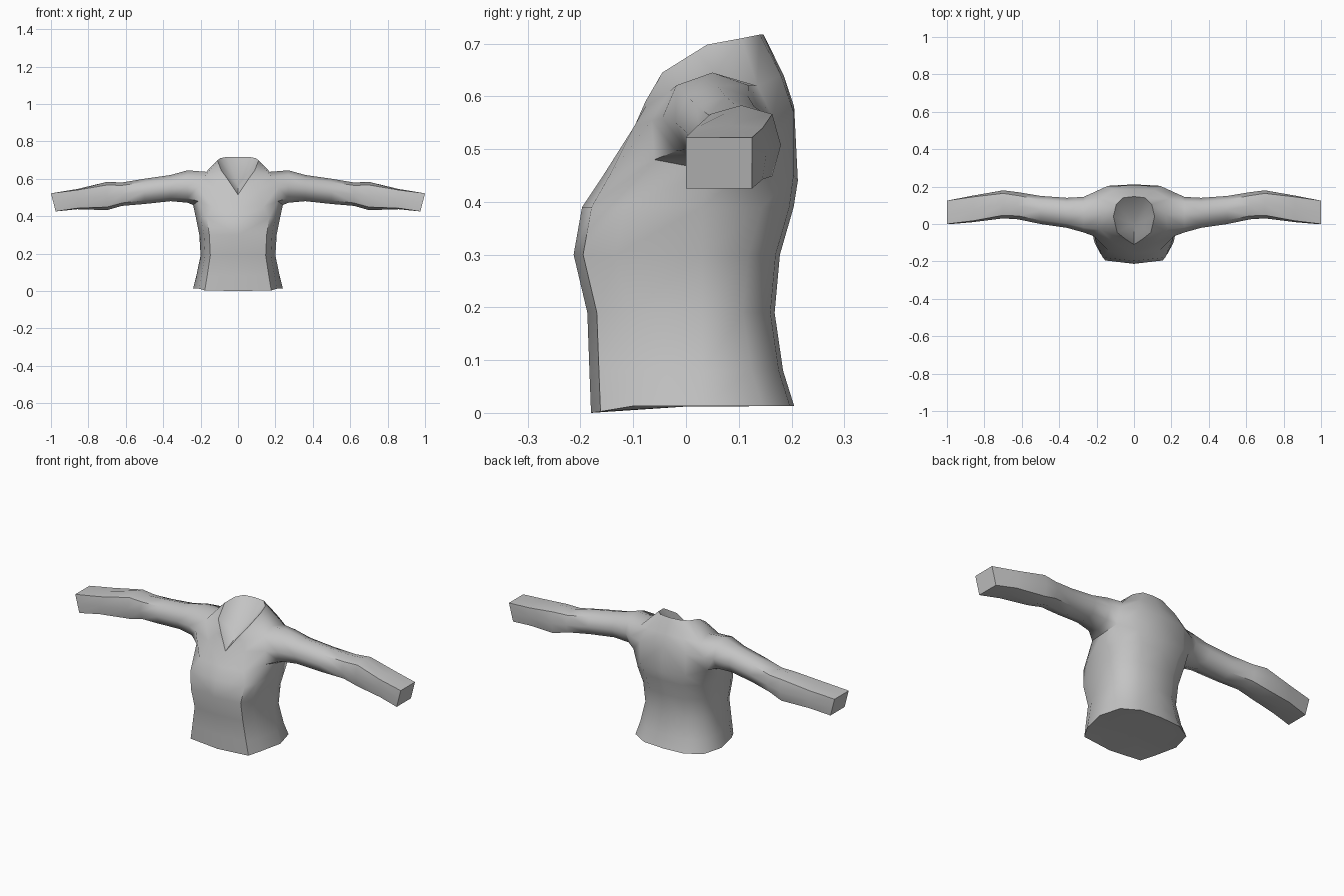
import bpy, bmesh, math

if "Cube" in bpy.data.objects:
    bpy.data.objects.remove(bpy.data.objects["Cube"])

cloth = bpy.data.materials.new("grey cloth")
cloth.diffuse_color = (0.55, 0.55, 0.55, 1)
cloth.use_nodes = True
cloth.node_tree.nodes["Principled BSDF"].inputs["Base Color"].default_value = cloth.diffuse_color

bm = bmesh.new()


def ring(points):
    return [bm.verts.new(p) for p in points]


def skin(a, b, closed=False, skip=()):
    """Join two rings of equal length with quads."""
    n = len(a)
    for i in range(n if closed else n - 1):
        if i not in skip:
            j = (i + 1) % n
            bm.faces.new((a[i], a[j], b[j], b[i]))


def fan(points, centre):
    """Close a ring with triangles around one point."""
    c = bm.verts.new(centre)
    for a, b in zip(points, points[1:]):
        bm.faces.new((a, b, c))


def waist_ring(z, w, front, back, dip=0.0):
    """Half ring of the body, from front centre round to back centre."""
    return ring([(0, front, z - dip), (0.74 * w, front + 0.018, z - dip * 0.8),
                 (0.88 * w, front + 0.08, z), (w, 0.03, z),
                 (0.87 * w, back - 0.06, z), (0.5 * w, back - 0.008, z),
                 (0, back, z)])


# Body, hem to chest: height, half width, front, back
body = [waist_ring(0.013, 0.24, -0.18, 0.205, 0.013)]
for row in [(0.08, 0.223, -0.183, 0.184), (0.19, 0.20, -0.187, 0.168),
            (0.30, 0.207, -0.213, 0.178), (0.39, 0.225, -0.197, 0.204)]:
    body.append(waist_ring(*row))

# Armpit, mid shoulder, top of shoulder, collar edge
tip = (0, -0.11, 0.515)
armpit = ring([(0, -0.157, 0.45), (0.135, -0.145, 0.45), (0.213, -0.06, 0.48),
               (0.24, 0.045, 0.46), (0.225, 0.14, 0.48), (0.14, 0.204, 0.45),
               (0, 0.212, 0.44)])
middle = ring([tip, (0.11, -0.10, 0.54), (0.215, -0.065, 0.555),
               (0.24, 0.05, 0.56), (0.225, 0.165, 0.56), (0.14, 0.204, 0.57),
               (0, 0.205, 0.58)])
shoulder = ring([tip, (0.08, -0.077, 0.58), (0.18, -0.03, 0.61),
                 (0.17, 0.05, 0.637), (0.185, 0.135, 0.62),
                 (0.11, 0.18, 0.64), (0, 0.185, 0.64)])
collar = ring([tip, (0.05, -0.077, 0.59), (0.09, -0.045, 0.645),
               (0.11, 0.04, 0.698), (0.095, 0.105, 0.71),
               (0.06, 0.14, 0.717), (0, 0.147, 0.717)])
body += [armpit]
for a, b in zip(body, body[1:]):
    skin(a, b)
skin(armpit, middle, skip=(2, 3))
skin(middle, shoulder, skip=(2, 3))
skin(shoulder, collar)

# Hem underside and sunken neck
fan(body[0], (0, 0, 0.012))
fan(collar, (0, 0, 0.57))

# Sleeve: x, y range, z range, squareness of the section
last = [armpit[2], armpit[3], armpit[4], middle[4],
        shoulder[4], shoulder[3], shoulder[2], middle[2]]
around = [(-1, -1), (0, -1), (1, -1), (1, 0), (1, 1), (0, 1), (-1, 1), (-1, 0)]
for x, y0, y1, z0, z1, square in [
        (0.27, -0.045, 0.145, 0.472, 0.645, 0.72),
        (0.36, -0.02, 0.14, 0.48, 0.62, 0.72),
        (0.50, 0.0, 0.15, 0.465, 0.60, 0.72),
        (0.62, 0.025, 0.17, 0.455, 0.58, 0.75),
        (0.70, 0.03, 0.18, 0.432, 0.583, 0.78),
        (0.86, 0.01, 0.152, 0.437, 0.545, 0.9),
        (1.00, 0.0, 0.125, 0.425, 0.522, 1.0)]:
    lean = 0.025 if x == 1.0 else 0.0
    points = []
    for u, v in around:
        s = square if u and v else 1.0
        points.append((x - lean * (1 - v) / 2,
                       (y0 + y1) / 2 + s * u * (y1 - y0) / 2,
                       (z0 + z1) / 2 + s * v * (z1 - z0) / 2))
    new = ring(points)
    skin(last, new, closed=True)
    last = new
bm.faces.new(last)  # cuff end

# Clean up, mirror to the other side and weld
bmesh.ops.delete(bm, geom=[v for v in bm.verts if not v.link_faces], context='VERTS')
bmesh.ops.remove_doubles(bm, verts=bm.verts[:], dist=0.0005)
bmesh.ops.mirror(bm, geom=bm.verts[:] + bm.edges[:] + bm.faces[:],
                 axis='X', merge_dist=0.0005)
bmesh.ops.remove_doubles(bm, verts=bm.verts[:], dist=0.0005)
bmesh.ops.recalc_face_normals(bm, faces=bm.faces[:])

mesh = bpy.data.meshes.new("shirt")
bm.to_mesh(mesh)
bm.free()
mesh.materials.append(cloth)
shirt = bpy.data.objects.new("shirt", mesh)
bpy.context.collection.objects.link(shirt)
bpy.context.view_layer.objects.active = shirt
shirt.select_set(True)
bpy.ops.object.shade_smooth_by_angle(angle=math.radians(48))
